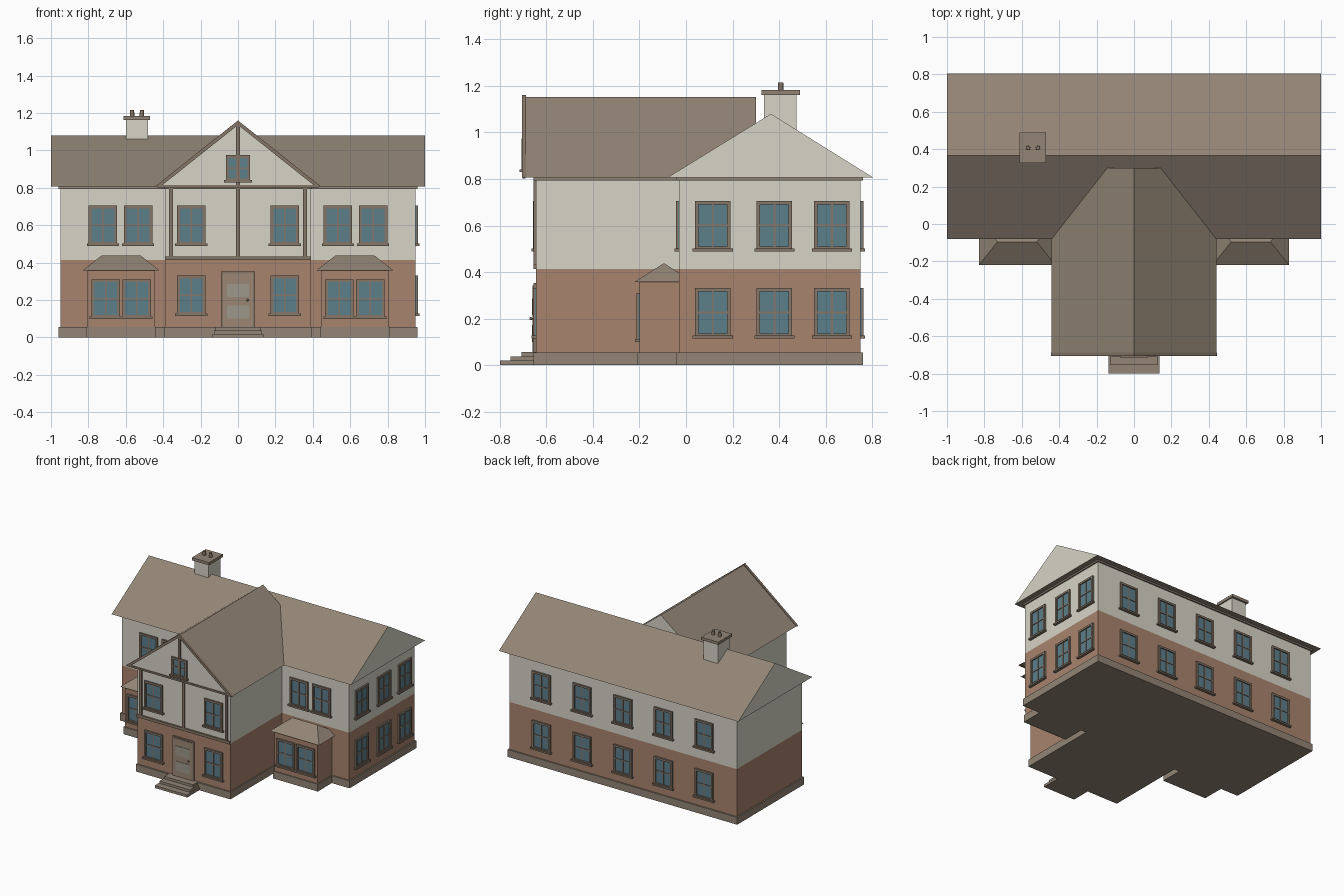
import bpy, bmesh, math
from mathutils import Matrix, Vector

cube = bpy.data.objects.get("Cube")
if cube:
    bpy.data.objects.remove(cube, do_unlink=True)


def material(name, r, g, b):
    # Colours are given as 0-255 display values and converted to linear
    lin = [((c / 255 + 0.055) / 1.055) ** 2.4 for c in (r, g, b)] + [1.0]
    m = bpy.data.materials.new(name)
    m.use_nodes = True
    m.diffuse_color = lin
    m.node_tree.nodes["Principled BSDF"].inputs["Base Color"].default_value = lin
    return m


CREAM = material("cream render", 215, 212, 198)
BRICK = material("red brick", 169, 132, 109)
BROWN = material("grey brown", 147, 133, 118)
TRIM = material("dark trim", 134, 118, 103)
GLASS = material("blue glass", 92, 126, 138)
DOOR = material("door wood", 156, 135, 118)
PANEL = material("door panel", 158, 152, 140)


def add_object(name, mesh, matrix=None):
    ob = bpy.data.objects.new(name, mesh)
    if matrix:
        ob.matrix_world = matrix
    bpy.context.collection.objects.link(ob)
    return ob


def to_mesh(name, bm, mats):
    bmesh.ops.recalc_face_normals(bm, faces=bm.faces)
    mesh = bpy.data.meshes.new(name)
    bm.to_mesh(mesh)
    bm.free()
    for m in mats:
        mesh.materials.append(m)
    return mesh


def add_box(bm, x, y, z, index=0):
    """Box between the (low, high) pairs x, y and z."""
    verts = bmesh.ops.create_cube(bm, size=1)["verts"]
    for v in verts:
        v.co = [lo + (hi - lo) * (c + 0.5) for c, (lo, hi) in zip(v.co, (x, y, z))]
    for f in {f for v in verts for f in v.link_faces}:
        f.material_index = index
    return verts


def box(name, x, y, z, mat):
    bm = bmesh.new()
    add_box(bm, x, y, z)
    return add_object(name, to_mesh(name, bm, [mat]))


def prism(name, profile, axis, lo, hi, mats):
    """Extrude an (across, up) profile along x or y; end caps use the last material."""
    bm = bmesh.new()
    place = (lambda a, z, d: (d, a, z)) if axis == 0 else (lambda a, z, d: (a, d, z))
    face = bm.faces.new([bm.verts.new(place(a, z, lo)) for a, z in profile])
    new = bmesh.ops.extrude_face_region(bm, geom=[face])["geom"]
    shift = Vector(place(0, 0, hi - lo))
    bmesh.ops.translate(bm, vec=shift, verts=[g for g in new if isinstance(g, bmesh.types.BMVert)])
    bm.normal_update()
    for f in bm.faces:
        f.material_index = len(mats) - 1 if abs(f.normal[axis]) > 0.9 else 0
    return add_object(name, to_mesh(name, bm, mats))


def window_mesh(name, w, h):
    """Window on the XZ plane facing -y, centred on its origin."""
    bm = bmesh.new()
    a, b, t, m = w / 2, h / 2, 0.015, 0.004
    add_box(bm, (-a, a), (-0.004, 0.002), (-b, b), 1)
    for s in (-1, 1):
        add_box(bm, sorted((s * a, s * (a - t))), (-0.012, 0.002), (-b, b))
        add_box(bm, (-a, a), (-0.012, 0.002), sorted((s * b, s * (b - t))))
    add_box(bm, (-m, m), (-0.008, 0), (-b, b))
    add_box(bm, (-a, a), (-0.008, 0), (-m, m))
    add_box(bm, (-a - 0.01, a + 0.01), (-0.02, 0.002), (-b - 0.006, -b + 0.006))
    return to_mesh(name, bm, [TRIM, GLASS])


FRONT, BACK, RIGHT = 0, math.pi, math.pi / 2


def window(name, mesh, x, y, z, turn=FRONT):
    add_object(name, mesh, Matrix.Translation((x, y, z)) @ Matrix.Rotation(turn, 4, "Z"))


# Plinths, brick ground floor and rendered upper floor
WING, MAIN_X = 0.387, 0.95
box("main_plinth", (-0.96, 0.96), (-0.04, 0.76), (0, 0.055), BROWN)
box("wing_plinth", (-0.395, 0.395), (-0.655, 0), (0, 0.055), BROWN)
box("main_ground_floor", (-MAIN_X, MAIN_X), (-0.03, 0.75), (0.055, 0.413), BRICK)
box("main_upper_floor", (-MAIN_X, MAIN_X), (-0.03, 0.75), (0.413, 0.806), CREAM)
box("wing_ground_floor", (-WING, WING), (-0.645, -0.02), (0.055, 0.413), BRICK)
box("wing_upper_floor", (-WING, WING), (-0.645, -0.02), (0.413, 0.806), CREAM)
box("main_cornice", (-0.96, 0.96), (-0.04, 0.76), (0.794, 0.808), BROWN)
box("wing_cornice", (-0.395, 0.395), (-0.655, 0), (0.794, 0.808), BROWN)

# Roofs with rendered gable ends
prism("main_roof", [(-0.08, 0.806), (0.365, 1.08), (0.805, 0.806)], 0, -1, 1, [BROWN, CREAM])
prism("wing_roof", [(-0.44, 0.806), (0, 1.152), (0.44, 0.806)], 1, -0.695, 0.30, [BROWN, CREAM])

# Timber work on the front gable
prism("bargeboards", [(-0.445, 0.806), (0, 1.16), (0.445, 0.806), (0.415, 0.806), (0, 1.136),
                      (-0.415, 0.806)], 1, -0.706, -0.688, [TRIM])
box("gable_tie_beam", (-0.43, 0.43), (-0.702, -0.69), (0.802, 0.815), TRIM)
box("gable_post", (-0.01, 0.01), (-0.704, -0.69), (0.81, 1.138), TRIM)
box("wall_post", (-0.01, 0.01), (-0.655, -0.64), (0.43, 0.806), TRIM)
box("floor_beam", (-0.39, 0.39), (-0.656, -0.64), (0.413, 0.434), TRIM)
for side, s in (("left", 1), ("right", -1)):
    box(side + "_corner_post", sorted((s * 0.348, s * 0.368)), (-0.655, -0.64), (0.43, 0.806), TRIM)

# Window meshes shared by all openings
sash = window_mesh("sash_window", 0.152, 0.21)
bay_sash = window_mesh("bay_window", 0.152, 0.205)
small_sash = window_mesh("gable_window", 0.13, 0.14)
window("gable_window", small_sash, 0, -0.695, 0.905)

for z, level in ((0.226, "ground"), (0.6, "upper")):
    for s in (-1, 1):
        window(level + "_wing_window", sash, s * 0.25, -0.645, z)
    for y in (0.115, 0.38, 0.627):
        window(level + "_side_window", sash, MAIN_X, y, z, RIGHT)
    for i in range(-2, 3):
        window(level + "_back_window", sash, i * 0.34, 0.75, z, BACK)

# Bays with hipped roofs, and the window pairs above them
for side, s in (("left", 1), ("right", -1)):
    cx = s * 0.625
    box(side + "_bay_plinth", (cx - 0.187, cx + 0.187), (-0.208, 0), (0, 0.055), BROWN)
    box(side + "_bay_wall", (cx - 0.18, cx + 0.18), (-0.2, 0), (0.055, 0.362), BRICK)
    bm = bmesh.new()
    for v in add_box(bm, (cx - 0.205, cx + 0.205), (-0.22, 0.03), (0.358, 0.438)):
        if v.co.z > 0.4:
            v.co.x = cx + (v.co.x - cx) * 0.51
            v.co.y = -0.095
    bmesh.ops.remove_doubles(bm, verts=bm.verts, dist=0.001)
    bmesh.ops.dissolve_degenerate(bm, edges=bm.edges, dist=0.001)
    add_object(side + "_bay_roof", to_mesh(side + "_bay_roof", bm, [BROWN]))
    for d in (-1, 1):
        window(side + "_bay_window", bay_sash, cx + d * 0.083, -0.2, 0.208)
        window(side + "_upper_window", sash, cx + s * 0.003 + d * 0.094, -0.03, 0.6)

# Front door with frame, panels and knob
box("door_frame", (-0.09, 0.09), (-0.655, -0.64), (0.055, 0.352), TRIM)
box("door_leaf", (-0.08, 0.08), (-0.659, -0.64), (0.055, 0.342), DOOR)
for z in (0.1, 0.215):
    box("door_panel", (-0.058, 0.058), (-0.662, -0.65), (z, z + 0.072), PANEL)
bm = bmesh.new()
bmesh.ops.create_uvsphere(bm, u_segments=10, v_segments=6, radius=0.007)
add_object("door_knob", to_mesh("door_knob", bm, [TRIM]), Matrix.Translation((0.052, -0.667, 0.2)))

# Entrance steps
for i in range(3):
    half = 0.135 - i * 0.008
    box("step", (-half, half), (-0.8 + i * 0.046, -0.64), (0, 0.019 * (i + 1)), BROWN)

# Chimney
box("chimney_stack", (-0.6, -0.48), (0.335, 0.475), (0.85, 1.165), CREAM)
box("chimney_cap", (-0.613, -0.47), (0.325, 0.49), (1.162, 1.183), BROWN)
for x in (-0.566, -0.514):
    bm = bmesh.new()
    bmesh.ops.create_cone(bm, cap_ends=True, segments=12, radius1=0.012, radius2=0.011, depth=0.04)
    add_object("chimney_pot", to_mesh("chimney_pot", bm, [TRIM]), Matrix.Translation((x, 0.407, 1.195)))
